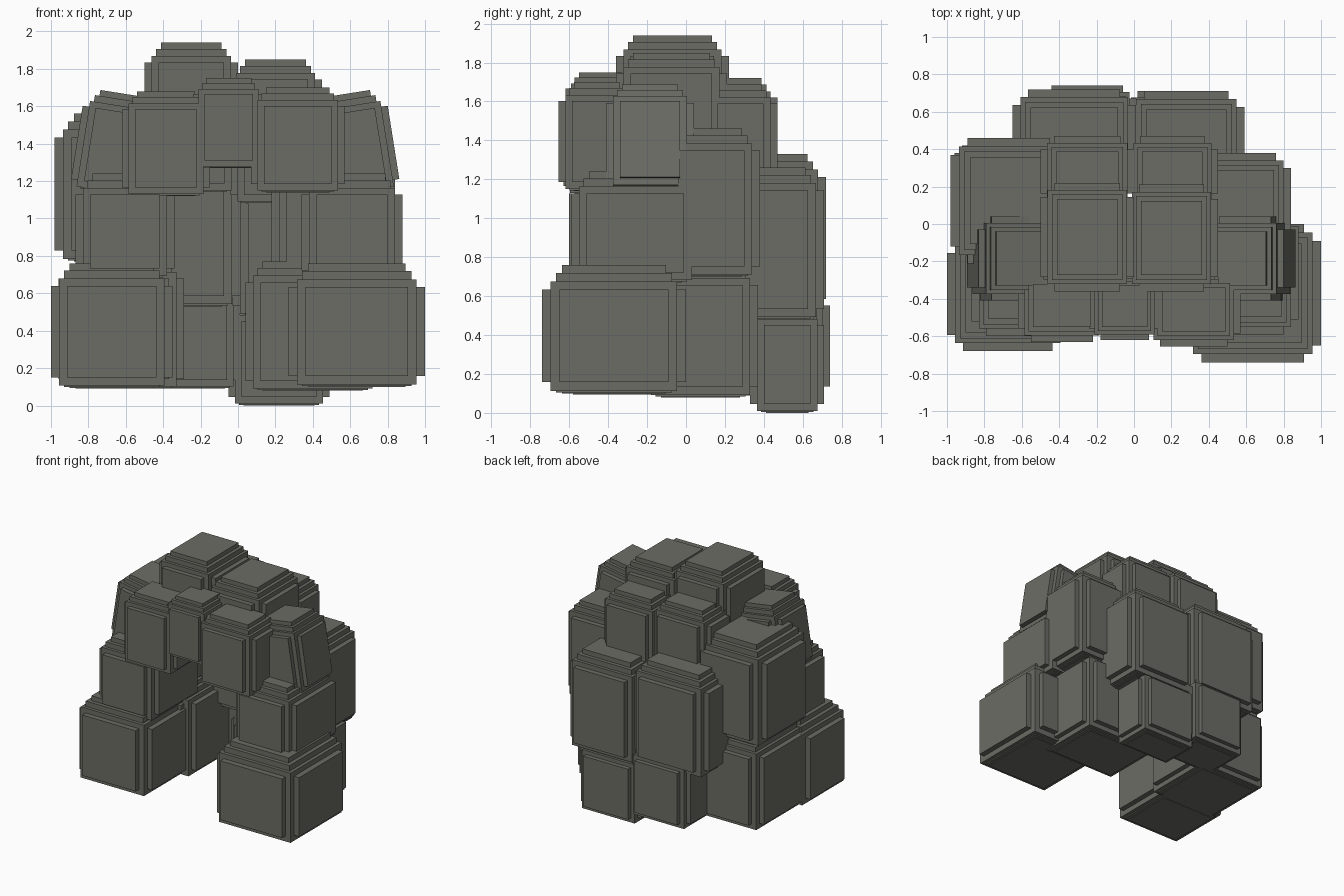
import bpy, bmesh, math
from mathutils import Matrix, Vector

if "Cube" in bpy.data.objects:
    bpy.data.objects.remove(bpy.data.objects["Cube"])

stone = bpy.data.materials.new("dark grey stone")
stone.diffuse_color = (0.15, 0.15, 0.13, 1)
stone.use_nodes = True
stone.node_tree.nodes["Principled BSDF"].inputs["Base Color"].default_value = stone.diffuse_color


def rock(name, x, y, z, e=0.04, tilt=0):
    """Stepped boulder: side plates, a core and a stacked crown. Ranges are (min, max)."""
    # insets in x, y, bottom, top (in units of e)
    steps = [(0, 2, 1.3, 2.8),      # plate through the left and right sides
             (2, 0, 1.3, 2.8),      # plate through the front and back
             (1, 1, 0.3, 1.9),      # core
             (1.6, 1.6, 0.1, 0.9),  # crown step
             (2.3, 2.3, 0, 0)]      # top cap
    c = Vector((sum(x) / 2, sum(y) / 2, sum(z) / 2))
    bm = bmesh.new()
    for ix, iy, ib, it in steps:
        lo = Vector((x[0] + ix * e, y[0] + iy * e, z[0] + ib * e)) - c
        hi = Vector((x[1] - ix * e, y[1] - iy * e, z[1] - it * e)) - c
        size = hi - lo
        m = Matrix.Translation((lo + hi) / 2) @ Matrix.Diagonal((*size, 1))
        bmesh.ops.create_cube(bm, size=1, matrix=m)
    me = bpy.data.meshes.new(name)
    bm.to_mesh(me)
    bm.free()
    me.materials.append(stone)
    ob = bpy.data.objects.new(name, me)
    ob.location = c
    ob.rotation_euler.y = math.radians(tilt)
    bpy.context.collection.objects.link(ob)


# bottom course
rock("base_front_left", (-1.0, -0.35), (-0.68, -0.07), (0.095, 0.76), 0.043)
rock("base_front_right", (0.27, 1.0), (-0.74, 0.0), (0.10, 0.76), 0.045)
rock("base_side_left", (-0.96, -0.29), (-0.20, 0.46), (0.09, 0.79))
rock("base_side_right", (0.04, 0.76), (-0.22, 0.37), (0.08, 0.77))
rock("base_back_left", (-0.51, 0.01), (0.30, 0.74), (0.09, 0.65), 0.035)
rock("base_back_right", (-0.05, 0.49), (0.33, 0.71), (0.0, 0.55), 0.035)

# middle course
rock("pillar_front_left", (-0.87, -0.34), (-0.60, 0.05), (0.68, 1.24))
rock("pillar_front_right", (0.34, 0.88), (-0.59, 0.07), (0.67, 1.24))
rock("wall_side_left", (-0.98, -0.36), (-0.21, 0.46), (0.77, 1.56), 0.045)
rock("wall_side_right", (0.18, 0.84), (-0.12, 0.38), (0.70, 1.46))
rock("wall_back_left", (-0.65, 0.01), (0.16, 0.72), (0.53, 1.33), 0.042)
rock("wall_back_right", (-0.03, 0.59), (0.18, 0.71), (0.48, 1.26), 0.042)

# entrance lintel
rock("lintel_left", (-0.62, -0.15), (-0.63, -0.24), (1.12, 1.68), 0.035)
rock("lintel_middle", (-0.24, 0.14), (-0.62, -0.26), (1.27, 1.75), 0.03)
rock("lintel_right", (0.07, 0.57), (-0.655, -0.26), (1.14, 1.70), 0.035)

# leaning shoulder rocks
for side, s, out in (("left", -1, 0.03), ("right", 1, 0.0)):
    xs = sorted((s * (0.41 + out), s * (0.83 + out)))
    rock("shoulder_" + side, xs, (-0.41, 0.04), (1.13, 1.67), 0.035, -9 * s)

# roof
rock("roof_front_left", (-0.50, 0.0), (-0.36, 0.22), (1.36, 1.94), 0.038)
rock("roof_front_right", (-0.05, 0.45), (-0.36, 0.21), (1.29, 1.85), 0.038)
rock("roof_back_left", (-0.50, -0.0), (0.09, 0.47), (1.14, 1.72), 0.036)
rock("roof_back_right", (-0.04, 0.45), (0.09, 0.47), (1.08, 1.69), 0.036)
